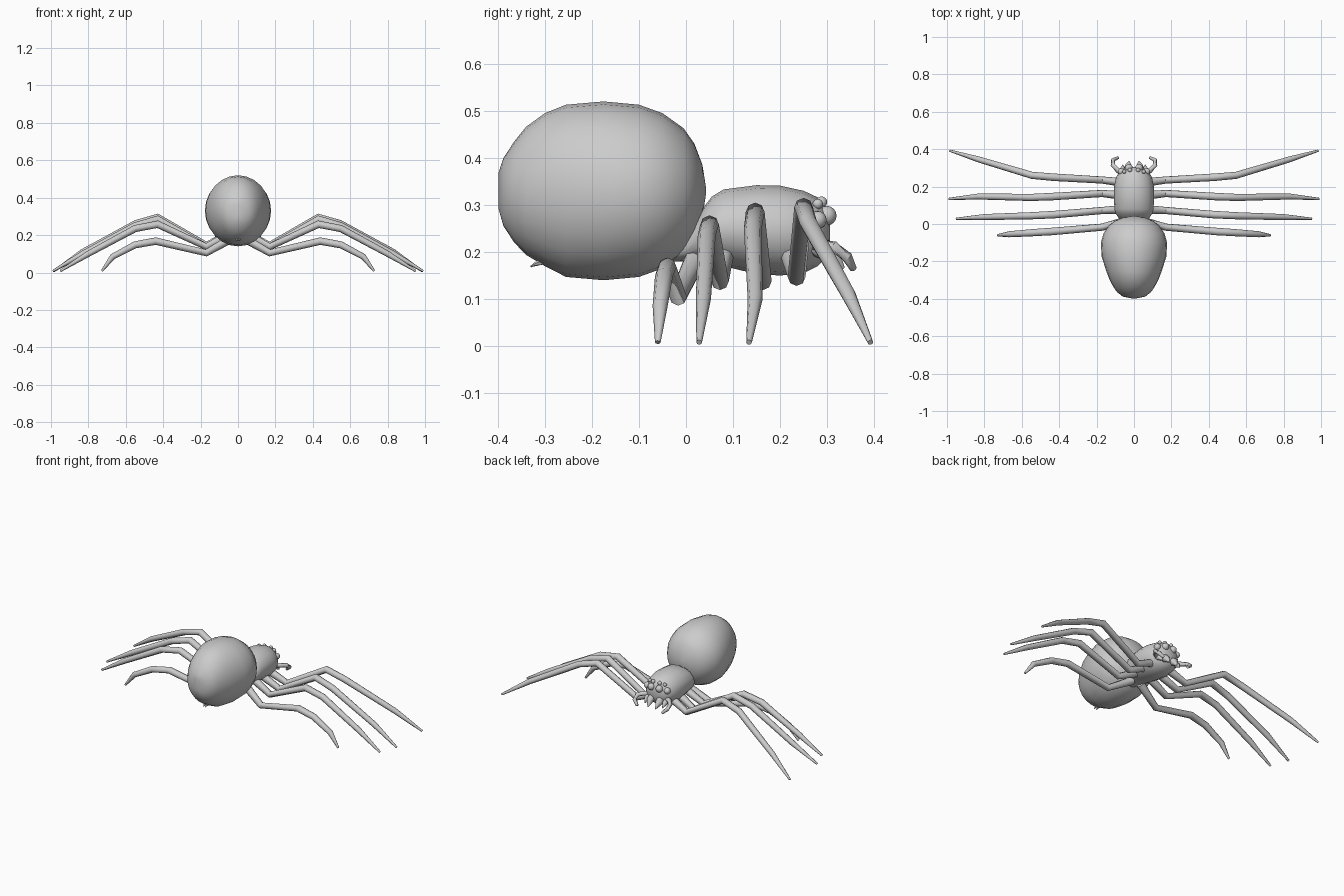
import bpy, bmesh, math
from mathutils import Vector


def finish(name, bm, mirror=False):
    bmesh.ops.recalc_face_normals(bm, faces=bm.faces)
    me = bpy.data.meshes.new(name)
    bm.to_mesh(me)
    bm.free()
    ob = bpy.data.objects.new(name, me)
    bpy.context.collection.objects.link(ob)
    bpy.ops.object.select_all(action='DESELECT')
    ob.select_set(True)
    bpy.context.view_layer.objects.active = ob
    bpy.ops.object.shade_smooth_by_angle(angle=math.radians(50))
    if mirror:
        ob.modifiers.new("mirror", 'MIRROR').use_mirror_merge = False
    return ob


def bridge(bm, rings):
    n = len(rings[0])
    for a, b in zip(rings, rings[1:]):
        for i in range(n):
            j = (i + 1) % n
            bm.faces.new((a[i], a[j], b[j], b[i]))
    bm.faces.new(rings[0])
    bm.faces.new(rings[-1])


def body(name, stations, sides):
    """Loft of ellipses along y; station = (y, half width, bottom z, top z)."""
    bm = bmesh.new()
    rings = []
    for y, w, lo, hi in stations:
        ring = []
        for i in range(sides):
            a = 2 * math.pi * i / sides
            ring.append(bm.verts.new((w * math.cos(a), y,
                                      (lo + hi) / 2 + (hi - lo) / 2 * math.sin(a))))
        rings.append(ring)
    bridge(bm, rings)
    return finish(name, bm)


def limb(name, pts, radii, sides=8):
    """Tapered, mitred tube through points, mirrored to the other side."""
    bm = bmesh.new()
    pts = [Vector(p) for p in pts]
    rings = []
    for k, (p, r) in enumerate(zip(pts, radii)):
        d0 = (p - pts[k - 1]).normalized() if k else Vector()
        d1 = (pts[k + 1] - p).normalized() if k < len(pts) - 1 else Vector()
        t = (d0 + d1).normalized()
        u = Vector((0, 1, 0))
        if abs(t.y) > 0.9:
            u = Vector((0, 0, 1))
        u = (u - t * u.dot(t)).normalized()
        if abs(t.y) > 0.9:
            u = t.cross(u)
        v = t.cross(u)
        rings.append([bm.verts.new(p + r * (math.cos(a) * u + math.sin(a) * v))
                      for a in (2 * math.pi * i / sides for i in range(sides))])
    bridge(bm, rings)
    return finish(name, bm, True)


# abdomen
body("abdomen", [
    (-0.398, 0.012, 0.29, 0.37), (-0.388, 0.06, 0.255, 0.40), (-0.365, 0.09, 0.22, 0.435),
    (-0.34, 0.108, 0.194, 0.466), (-0.30, 0.13, 0.17, 0.495), (-0.255, 0.147, 0.147, 0.513),
    (-0.175, 0.173, 0.14, 0.52), (-0.10, 0.177, 0.147, 0.513), (-0.05, 0.163, 0.165, 0.495),
    (-0.005, 0.132, 0.197, 0.463), (0.018, 0.10, 0.23, 0.43), (0.035, 0.055, 0.275, 0.385),
    (0.042, 0.01, 0.32, 0.34)], 24)

# cephalothorax
body("cephalothorax", [
    (-0.04, 0.025, 0.18, 0.205), (0.0, 0.05, 0.18, 0.24), (0.03, 0.08, 0.178, 0.285),
    (0.055, 0.098, 0.174, 0.318), (0.08, 0.105, 0.17, 0.333), (0.15, 0.107, 0.153, 0.342),
    (0.20, 0.106, 0.15, 0.341), (0.25, 0.096, 0.155, 0.33), (0.28, 0.078, 0.17, 0.316),
    (0.298, 0.055, 0.19, 0.295), (0.306, 0.02, 0.225, 0.265)], 16)

# legs: path points and radii, front to rear
R = [0.024, 0.019, 0.020, 0.019, 0.016, 0.006]
LEGS = {
    "front_leg": [(.04, .22, .205), (.17, .235, .147), (.43, .25, .295),
                  (.545, .26, .262), (.83, .345, .11), (.985, .392, .008)],
    "second_leg": [(.04, .15, .205), (.17, .163, .138), (.43, .147, .285),
                   (.55, .142, .25), (.83, .147, .10), (.99, .134, .008)],
    "third_leg": [(.04, .08, .205), (.17, .072, .138), (.43, .05, .258),
                  (.55, .044, .235), (.80, .037, .10), (.95, .028, .008)],
    "rear_leg": [(.03, .02, .185), (.17, -.017, .105), (.44, -.04, .168),
                 (.55, -.047, .148), (.67, -.055, .085), (.728, -.06, .008)],
}
for name, pts in LEGS.items():
    limb(name, pts, R)

# pedipalps and fangs
limb("pedipalp", [(.05, .27, .215), (.085, .285, .215), (.113, .315, .21),
                  (.112, .342, .19), (.085, .355, .165)],
     [.014, .014, .013, .012, .008])
limb("fang", [(.028, .275, .215), (.03, .31, .195), (.026, .335, .165)],
     [.026, .02, .003])
limb("side_fang", [(.058, .265, .215), (.062, .295, .195), (.06, .315, .172)],
     [.018, .014, .003])

# eyes
for name, pos, r in [("main_eye", (.027, .299, .277), .021),
                     ("side_eye", (.068, .28, .268), .019),
                     ("upper_eye", (.022, .288, .306), .012),
                     ("outer_upper_eye", (.052, .28, .302), .011)]:
    bm = bmesh.new()
    bmesh.ops.create_uvsphere(bm, u_segments=12, v_segments=8, radius=r)
    bmesh.ops.translate(bm, verts=bm.verts, vec=pos)
    finish(name, bm, True)

# spinnerets
limb("spinneret", [(.008, -.27, .19), (.008, -.305, .182), (.006, -.33, .169)],
     [.012, .01, .002], 6)
